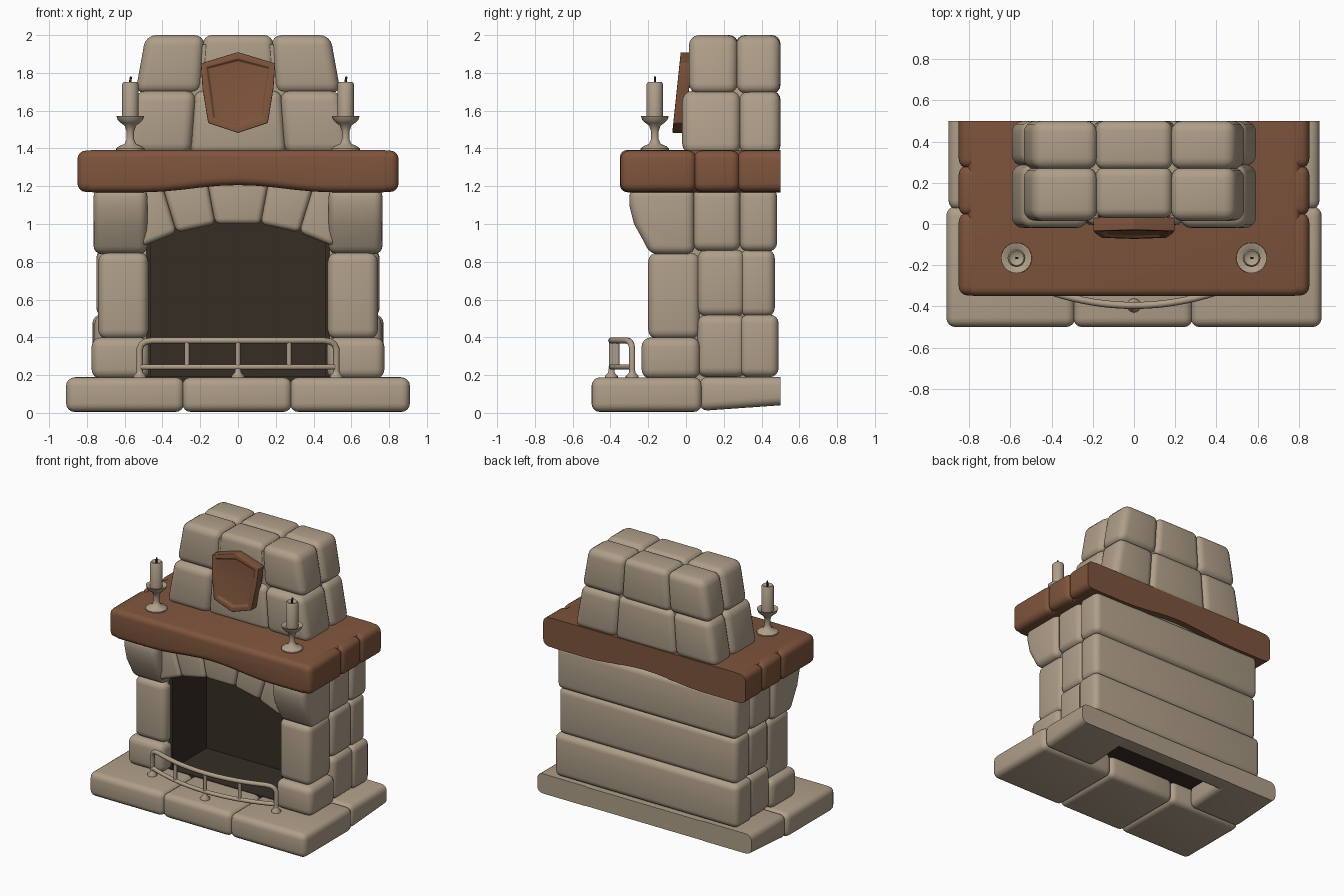
import bpy, bmesh, math
from mathutils import Vector

if "Cube" in bpy.data.objects:
    bpy.data.objects.remove(bpy.data.objects["Cube"])


def material(name, rgb):
    m = bpy.data.materials.new(name)
    m.use_nodes = True
    m.diffuse_color = (*rgb, 1)
    bsdf = m.node_tree.nodes["Principled BSDF"]
    bsdf.inputs["Base Color"].default_value = (*rgb, 1)
    bsdf.inputs["Roughness"].default_value = 0.8
    return m


STONE = material("warm stone", (0.43, 0.345, 0.25))
WOOD = material("brown wood", (0.21, 0.09, 0.045))
SOOT = material("soot black", (0.035, 0.027, 0.018))


def smooth(ob, angle=50):
    bpy.ops.object.select_all(action='DESELECT')
    ob.select_set(True)
    bpy.context.view_layer.objects.active = ob
    bpy.ops.object.shade_smooth_by_angle(angle=math.radians(angle))


def finish(bm, name, mat, r=0, flat_back=False):
    """Round the sharp edges and turn the bmesh into an object."""
    bmesh.ops.recalc_face_normals(bm, faces=bm.faces)
    if r:
        edges = [e for e in bm.edges if e.calc_face_angle(0) > 0.35
                 and not (flat_back and all(v.co.y > 0.49 for v in e.verts))]
        bmesh.ops.bevel(bm, geom=edges, offset=r, segments=4, profile=0.5,
                        affect='EDGES', clamp_overlap=True)
    me = bpy.data.meshes.new(name)
    bm.to_mesh(me)
    bm.free()
    ob = bpy.data.objects.new(name, me)
    bpy.context.collection.objects.link(ob)
    me.materials.append(mat)
    smooth(ob)
    return ob


def prism(points, plane, lo, hi, side=1):
    """Extrude a closed outline lying in the XZ or YZ plane."""
    bm = bmesh.new()
    place = (lambda p, d: (side * p[0], d, p[1])) if plane == 'XZ' \
        else (lambda p, d: (side * d, p[0], p[1]))
    rings = [[bm.verts.new(place(p, d)) for p in points] for d in (lo, hi)]
    for ring in rings:
        bm.faces.new(ring)
    for i in range(len(points)):
        j = (i + 1) % len(points)
        bm.faces.new((rings[0][i], rings[0][j], rings[1][j], rings[1][i]))
    return bm


def block(name, xs, ys, zs, mat=STONE, r=0.05, side=1, warp=None, flat_back=False):
    corners = [(xs[0], zs[0]), (xs[1], zs[0]), (xs[1], zs[1]), (xs[0], zs[1])]
    bm = prism(corners, 'XZ', *ys, side)
    if warp:
        for v in bm.verts:
            v.co = warp(v.co.copy())
    return finish(bm, name, mat, r, flat_back)


def lathe(name, profile, mat, centre, steps=24):
    bm = bmesh.new()
    verts = [bm.verts.new((r, 0, z)) for r, z in profile]
    edges = [bm.edges.new(p) for p in zip(verts, verts[1:])]
    bmesh.ops.spin(bm, geom=verts + edges, cent=(0, 0, 0), axis=(0, 0, 1),
                   angle=math.tau, steps=steps, use_duplicate=False)
    bmesh.ops.remove_doubles(bm, verts=bm.verts, dist=0.0005)
    bmesh.ops.translate(bm, verts=bm.verts, vec=centre)
    return finish(bm, name, mat)


def tube(name, points, radius, mat=STONE):
    cu = bpy.data.curves.new(name, 'CURVE')
    cu.dimensions = '3D'
    cu.bevel_depth, cu.bevel_resolution, cu.use_fill_caps = radius, 3, True
    sp = cu.splines.new('POLY')
    sp.points.add(len(points) - 1)
    for p, co in zip(sp.points, points):
        p.co = (*co, 1)
    ob = bpy.data.objects.new(name, cu)
    bpy.context.collection.objects.link(ob)
    cu.materials.append(mat)
    bpy.ops.object.select_all(action='DESELECT')
    ob.select_set(True)
    bpy.context.view_layer.objects.active = ob
    bpy.ops.object.convert(target='MESH')
    smooth(bpy.context.object)


# Hearth: three front slabs, side slabs whose underside rises to the back, rear bar
for i, xs in enumerate([(-0.91, -0.285), (-0.295, 0.285), (0.275, 0.91)]):
    block(f"hearth_front_{i}", xs, (-0.5, 0.085), (0.005, 0.188), r=0.045)


def raise_underside(c):
    if c.z < 0.1:
        c.z += max(0, c.y - 0.07) * 0.07
    return c


for s in (-1, 1):
    block("hearth_side", (0.45, 0.9), (0.07, 0.5), (0.01, 0.19), side=s, r=0.045,
          warp=raise_underside, flat_back=True)
block("hearth_back", (-0.85, 0.85), (0.37, 0.5), (0.012, 0.186), r=0.04,
      warp=raise_underside, flat_back=True)

# Firebox: dark open-fronted shell and floor
block("firebox_floor", (-0.52, 0.52), (-0.14, 0.39), (0.165, 0.192), SOOT, 0)
block("firebox_back", (-0.48, 0.48), (0.28, 0.3), (0.17, 1.12), SOOT, 0)
block("firebox_ceiling", (-0.48, 0.48), (-0.08, 0.3), (1.06, 1.1), SOOT, 0)
for s in (-1, 1):
    block("firebox_wall", (0.46, 0.49), (-0.13, 0.3), (0.17, 1.1), SOOT, 0, s)

# Pillars and side walls
brow = [(-0.19, 0.84), (-0.225, 0.91), (-0.275, 1.0), (-0.3, 1.1), (-0.3, 1.19),
        (0.045, 1.19), (0.045, 0.84)]
walls = [((0.06, 0.32), (0.19, 0.52), 0.76), ((0.06, 0.315), (0.51, 0.865), 0.75),
         ((0.035, 0.29), (0.855, 1.19), 0.755)]
for s in (-1, 1):
    block("pillar_foot", (0.47, 0.775), (-0.235, 0.075), (0.18, 0.4), side=s)
    block("pillar_shaft", (0.475, 0.74), (-0.2, 0.075), (0.39, 0.85), side=s)
    finish(prism(brow, 'YZ', 0.48, 0.765, s), "pillar_brow", STONE, 0.045)
    for ys, zs, x in walls:
        block("wall_stone", (0.48, x), ys, zs, side=s)
    block("wall_core", (0.485, 0.71), (-0.14, 0.44), (0.15, 1.22), r=0, side=s)

# Rear courses run the full width
for zs, y, x in [((0.19, 0.52), 0.49, 0.77), ((0.51, 0.865), 0.47, 0.75),
                 ((0.855, 1.19), 0.482, 0.755)]:
    block("rear_course", (-x, x), (0.285, y), zs, r=0.045)
block("rear_core", (-0.7, 0.7), (0.302, 0.45), (0.18, 1.22), r=0)

# Arch of five wedge stones
low = [(-0.51, 0.88), (-0.325, 0.955), (-0.12, 1.0), (0.12, 1.0), (0.325, 0.955), (0.51, 0.88)]
top = [(-0.51, 1.2), (-0.4, 1.2), (-0.165, 1.24), (0.165, 1.24), (0.4, 1.2), (0.51, 1.2)]
for i in range(5):
    finish(prism([low[i], low[i + 1], top[i + 1], top[i]], 'XZ', -0.225, 0.04),
           f"arch_stone_{i}", STONE, 0.03)
finish(prism(low[:1] + [(x, z + 0.04) for x, z in low[1:5]] + low[5:] + top[::-1],
             'XZ', -0.17, 0.02), "arch_core", STONE)

# Mantel: arched beam with three rounded blocks at each end
arch = [(x / 10, 1.168 + 0.038 * math.cos(x / 5 * math.pi / 2) ** 2) for x in range(-5, 6)]
outline = [(-0.81, 1.168)] + arch + [(0.81, 1.168), (0.81, 1.392), (-0.81, 1.392)]
finish(prism(outline, 'XZ', -0.35, 0.5), "mantel_beam", WOOD, 0.04, True)
for s in (-1, 1):
    for ys in [(-0.347, 0.055), (0.04, 0.285), (0.27, 0.5)]:
        block("mantel_end", (0.55, 0.85), ys, (1.17, 1.389), WOOD, 0.045, s,
              flat_back=ys[1] == 0.5)


# Chimney breast: two tapering courses, two stones deep
def taper(c):
    c.x *= 1 - 0.3 * (c.z - 1.38)
    return c


courses = [((1.37, 1.705), (-0.02, 0.285, 0.5), (0.6, 0.255)),
           ((1.69, 2.0), (0.015, 0.27, 0.5), (0.6, 0.225))]
for zs, ys, (outer, inner) in courses:
    for k in range(2):
        depth = (ys[k] - 0.005 * k, ys[k + 1] + 0.005 * (1 - k))
        block("chimney_middle", (-inner, inner), (depth[0] + 0.015 * (1 - k), depth[1]),
              zs, warp=taper, r=0.045)
        for s in (-1, 1):
            block("chimney_side", (inner - 0.01, outer), depth, zs, side=s, warp=taper, r=0.055)
block("chimney_core", (-0.55, 0.55), (0.04, 0.46), (1.36, 1.95), r=0, warp=taper)

# Shield plaque, leaning back, with a sunken centre
half = [(0, 1.91), (0.197, 1.85), (0.188, 1.72), (0.158, 1.535)]
shield = prism(half + [(0, 1.482)] + [(-x, z) for x, z in half[:0:-1]], 'XZ', -0.05, 0.015)
bmesh.ops.recalc_face_normals(shield, faces=shield.faces)
front = [f for f in shield.faces if f.normal.y < -0.9]
bmesh.ops.inset_region(shield, faces=front, thickness=0.035)
bmesh.ops.inset_region(shield, faces=front, thickness=0.012, depth=-0.014)
for v in shield.verts:
    v.co.y += (v.co.z - 1.7) * 0.105
finish(shield, "shield_plaque", WOOD, 0.005)

# Candlesticks
holder = [(0, 1.385), (0.075, 1.385), (0.075, 1.4), (0.06, 1.412), (0.03, 1.425), (0.02, 1.45),
          (0.02, 1.49), (0.03, 1.52), (0.05, 1.535), (0.066, 1.55), (0.074, 1.572),
          (0.066, 1.572), (0.05, 1.56), (0, 1.555)]
candle = [(0, 1.55), (0.043, 1.55), (0.043, 1.742), (0.036, 1.752), (0.025, 1.744), (0, 1.738)]
for s in (-1, 1):
    at = (s * 0.57, -0.165, 0)
    lathe("candle_holder", holder, STONE, at)
    lathe("candle", candle, STONE, at)
    tube("wick", [(at[0], at[1], 1.735), (at[0], at[1], 1.76),
                  (at[0] + 0.004, at[1], 1.78)], 0.006, SOOT)


# Curved fender rail
def bow(x, z):
    return Vector((x, -0.395 + 0.11 * (x / 0.52) ** 2, z))


span = [i / 20 for i in range(-9, 10)]
bend = [(0.485, 0.378), (0.508, 0.365), (0.52, 0.34), (0.52, 0.19)]
upper = [bow(-x, z) for x, z in bend[::-1]] + [bow(x, 0.383) for x in span] \
    + [bow(x, z) for x, z in bend]
tube("fender_top_rail", upper, 0.017)
tube("fender_low_rail", [bow(-0.52, 0.243)] + [bow(x, 0.243) for x in span]
     + [bow(0.52, 0.243)], 0.015)
for x in (-0.27, 0, 0.27):
    tube("fender_post", [bow(x, 0.243 if x else 0.19), bow(x, 0.383)], 0.013)
foot = [(0.034, 0.186), (0.034, 0.196), (0.018, 0.212), (0.014, 0.235)]
for x in (-0.52, 0, 0.52):
    lathe("fender_foot", foot, STONE, bow(x, 0), 16)
